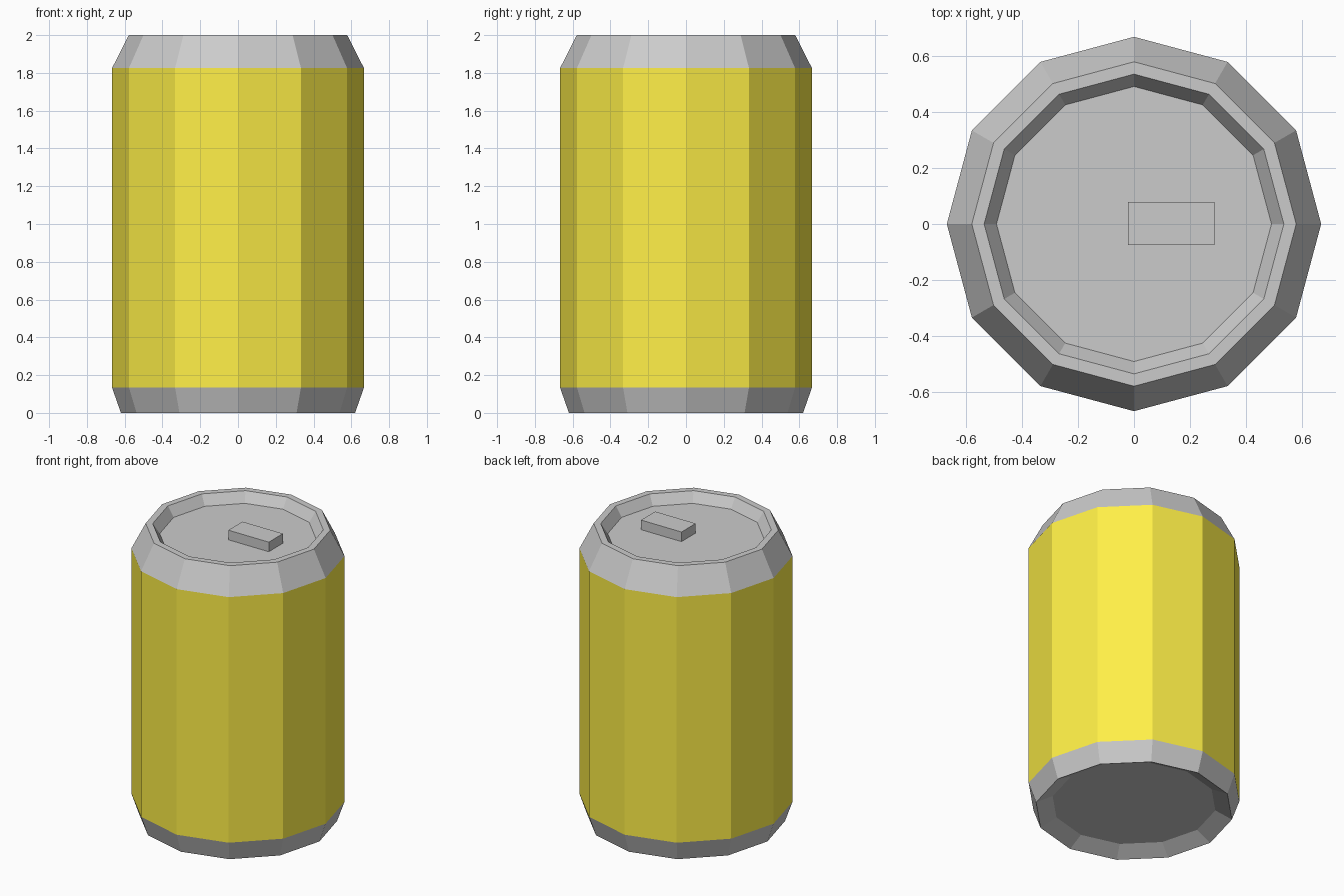
import bpy, bmesh
from math import cos, sin, tau

if "Cube" in bpy.data.objects:
    bpy.data.objects.remove(bpy.data.objects["Cube"])

SIDES = 12


def lathe(name, profile, cap_start=False, cap_end=False):
    """Spin (radius, z) points, ordered outward and up, into a faceted shell."""
    bm = bmesh.new()
    rings = [[bm.verts.new((r * cos(tau * i / SIDES), r * sin(tau * i / SIDES), z))
              for i in range(SIDES)] for r, z in profile]
    for a, b in zip(rings, rings[1:]):
        for i in range(SIDES):
            j = (i + 1) % SIDES
            bm.faces.new((a[i], a[j], b[j], b[i]))
    if cap_start:
        bm.faces.new(rings[0][::-1])
    if cap_end:
        bm.faces.new(rings[-1])
    mesh = bpy.data.meshes.new(name)
    bm.to_mesh(mesh)
    bm.free()
    obj = bpy.data.objects.new(name, mesh)
    bpy.context.collection.objects.link(obj)
    return obj


# Base with its recessed underside
lathe("can_base", [(0.515, 0.055), (0.62, 0), (0.667, 0.135)], cap_start=True)

# Coloured body
body = lathe("can_body", [(0.667, 0.135), (0.667, 1.825)])
yellow = bpy.data.materials.new("yellow_paint")
yellow.diffuse_color = (1.0, 0.87, 0.063, 1)
yellow.use_nodes = True
yellow.node_tree.nodes["Principled BSDF"].inputs["Base Color"].default_value = yellow.diffuse_color
body.data.materials.append(yellow)

# Shoulder, rim and sunken lid
lathe("can_lid", [(0.667, 1.825), (0.578, 2.0), (0.534, 2.0), (0.49, 1.933)], cap_end=True)

# Pull tab resting on the lid
bpy.ops.mesh.primitive_cube_add(size=1, location=(0.133, 0.002, 1.966))
tab = bpy.context.object
tab.name = "pull_tab"
tab.scale = (0.308, 0.154, 0.066)
